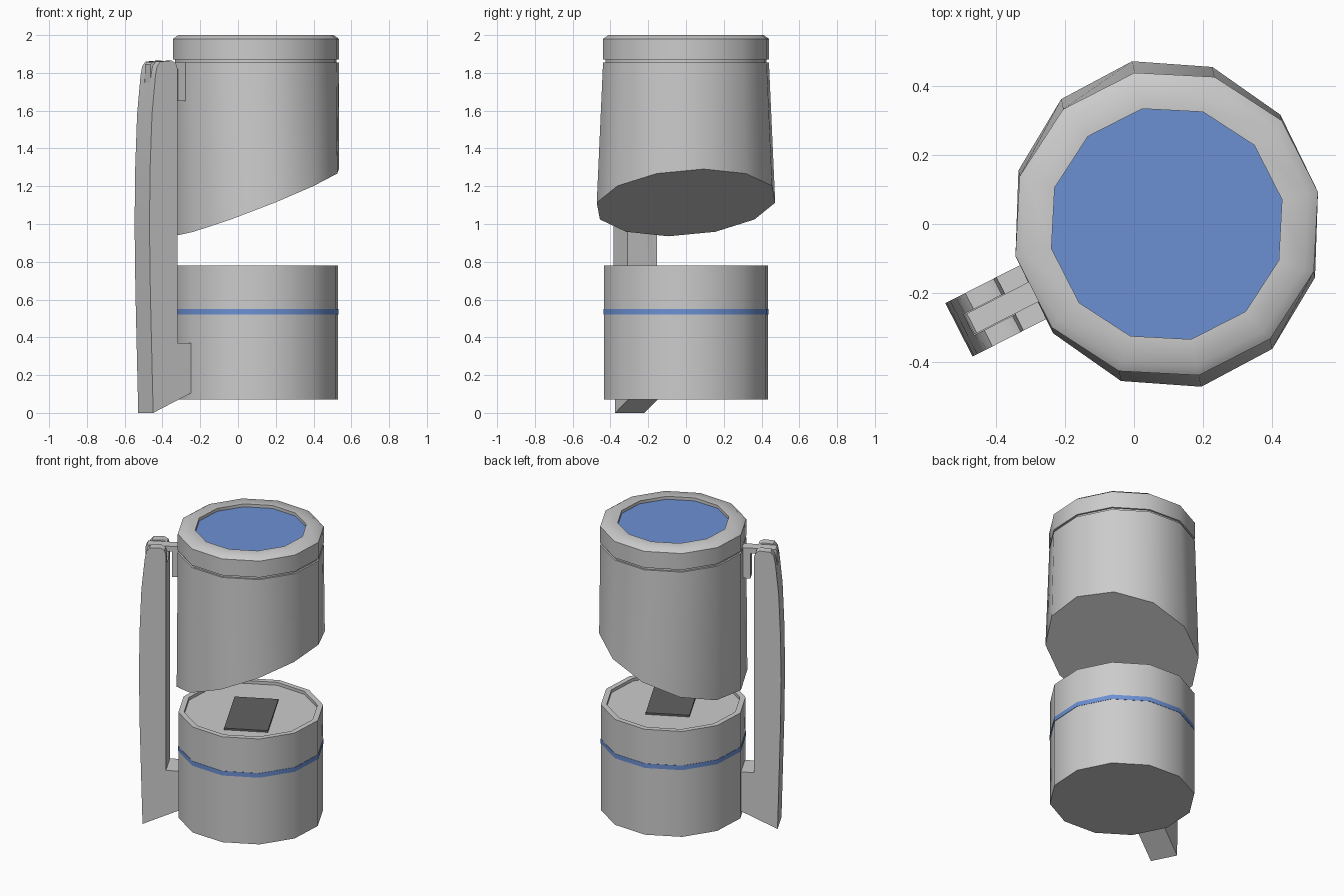
import bpy, bmesh, math
from mathutils import Vector, Matrix

if "Cube" in bpy.data.objects:
    bpy.data.objects.remove(bpy.data.objects["Cube"])

SIDES, CX, PHASE = 12, 0.095, math.radians(12)
FACE = math.radians(207)  # direction of the facet that carries the arm
TO_ARM = Matrix.Translation((CX, 0, 0)) @ Matrix.Rotation(FACE, 4, 'Z')


def finish(name, bm, mat=None, smooth=True):
    bmesh.ops.recalc_face_normals(bm, faces=bm.faces)
    me = bpy.data.meshes.new(name)
    bm.to_mesh(me)
    bm.free()
    ob = bpy.data.objects.new(name, me)
    bpy.context.collection.objects.link(ob)
    if mat:
        me.materials.append(mat)
    if smooth:
        bpy.ops.object.select_all(action='DESELECT')
        ob.select_set(True)
        bpy.context.view_layer.objects.active = ob
        bpy.ops.object.shade_smooth_by_angle(angle=math.radians(36))
    return ob


def lathe(name, profile, mat=None, slant=None, closed=False):
    """Stack of 12-sided rings, ends capped or joined; slant tilts the first ring (radius, rise)."""
    bm = bmesh.new()
    rings = []
    for k, (r, z) in enumerate(profile):
        ring = []
        for i in range(SIDES):
            a = 2 * math.pi * i / SIDES
            p = Vector((r * math.cos(a), r * math.sin(a), z))
            if slant and k == 0:
                p.x = slant[0] * math.cos(a)
                p.z += slant[1] * math.cos(a)
            p = Matrix.Rotation(PHASE, 3, 'Z') @ p
            ring.append(bm.verts.new(p + Vector((CX, 0, 0))))
        rings.append(ring)
    pairs = list(zip(rings, rings[1:]))
    if closed:
        pairs.append((rings[-1], rings[0]))
    else:
        bm.faces.new(rings[0])
        bm.faces.new(rings[-1])
    for lo, hi in pairs:
        for i in range(SIDES):
            j = (i + 1) % SIDES
            bm.faces.new((lo[i], lo[j], hi[j], hi[i]))
    return finish(name, bm, mat)


def prism(name, outline, half, smooth=True):
    """Side profile (distance outward, height) extruded across the arm width."""
    bm = bmesh.new()
    f = bm.faces.new([bm.verts.new((u, -half, z)) for u, z in outline])
    ext = bmesh.ops.extrude_face_region(bm, geom=[f])['geom']
    bmesh.ops.translate(bm, vec=(0, 2 * half, 0),
                        verts=[v for v in ext if isinstance(v, bmesh.types.BMVert)])
    bm.transform(TO_ARM)
    return finish(name, bm, None, smooth)


blue = bpy.data.materials.new("blue")
blue.diffuse_color = (0.15, 0.28, 0.65, 1)
blue.use_nodes = True
blue.node_tree.nodes["Principled BSDF"].inputs["Base Color"].default_value = blue.diffuse_color
dark = bpy.data.materials.new("dark")
dark.diffuse_color = (0.12, 0.12, 0.12, 1)
dark.use_nodes = True
dark.node_tree.nodes["Principled BSDF"].inputs["Base Color"].default_value = dark.diffuse_color

# lower drum with shallow recessed top, and its stripe
lathe("base_drum", [(0.445, 0.07), (0.445, 0.78), (0.41, 0.78), (0.41, 0.76)])
lathe("base_stripe", [(0.44, 0.52), (0.447, 0.52), (0.447, 0.55), (0.44, 0.55)], blue, closed=True)

# dark plate on the drum
bm = bmesh.new()
bmesh.ops.create_cube(bm, size=1)
bm.transform(Matrix.Translation((CX + 0.035, -0.045, 0.765)) @ Matrix.Rotation(FACE, 4, 'Z')
             @ Matrix.Diagonal((0.27, 0.46, 0.014, 1)))
finish("drum_plate", bm, dark, False)

# upper body with slanted underside and neck groove
lathe("head_body", [(0.483, 1.113), (0.449, 1.855), (0.437, 1.855), (0.437, 1.875)],
      slant=(0.449, 0.178))

# top cap ring and its inset disc
lathe("cap_ring", [(0.342, 1.87), (0.449, 1.87), (0.449, 1.98), (0.42, 2.0), (0.342, 2.0)],
      closed=True)
lathe("cap_disc", [(0.343, 1.95), (0.343, 1.98)], blue)

# side arm with forked top
arm = prism("side_arm", [(0.655, 0), (0.663, 0.3), (0.672, 0.65), (0.677, 1.0), (0.673, 1.3),
                         (0.662, 1.58), (0.642, 1.78), (0.632, 1.835), (0.612, 1.86),
                         (0.545, 1.865), (0.52, 1.85), (0.51, 1.82), (0.51, 0.37),
                         (0.43, 0.37), (0.43, 0.105)], 0.087)
slot = prism("slot_cutter", [(0.4, 1.75), (0.8, 1.75), (0.8, 2.0), (0.4, 2.0)], 0.034, False)
mod = arm.modifiers.new("slot", 'BOOLEAN')
mod.operation, mod.object, mod.solver = 'DIFFERENCE', slot, 'EXACT'
bpy.context.view_layer.objects.active = arm
bpy.ops.object.modifier_apply(modifier="slot")
bpy.data.objects.remove(slot)

# hinge bracket hooking over the fork
prism("hinge_bracket", [(0.43, 1.65), (0.48, 1.65), (0.48, 1.82), (0.615, 1.82), (0.615, 1.75),
                        (0.643, 1.75), (0.643, 1.845), (0.635, 1.855), (0.43, 1.855)], 0.032)
